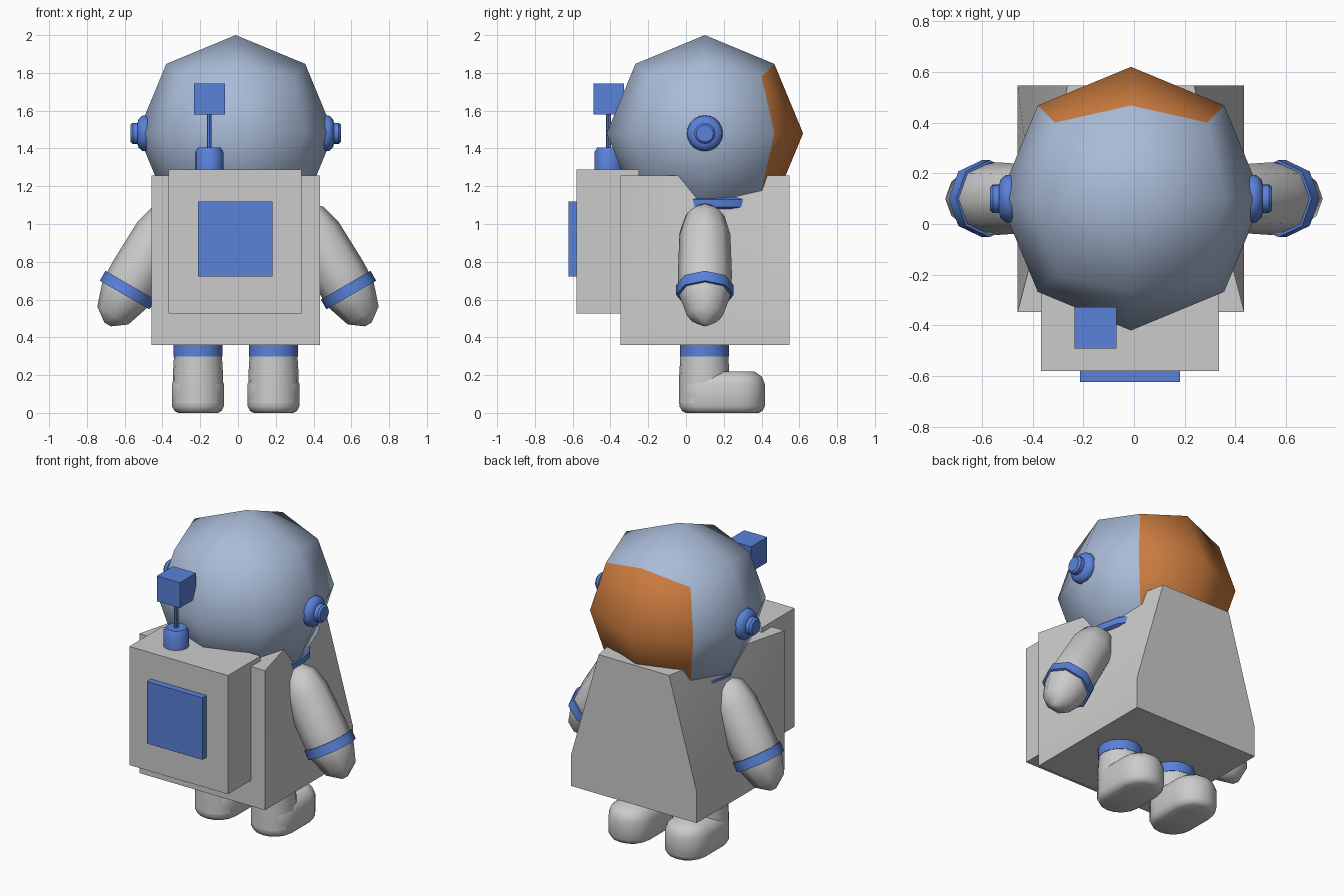
import bpy, bmesh, math
from mathutils import Vector, Matrix

if "Cube" in bpy.data.objects:
    bpy.data.objects.remove(bpy.data.objects["Cube"])

CX, CY = -0.012, 0.10   # axis of the figure

def material(name, rgb):
    m = bpy.data.materials.new(name)
    m.diffuse_color = (*rgb, 1)
    m.use_nodes = True
    m.node_tree.nodes["Principled BSDF"].inputs["Base Color"].default_value = m.diffuse_color
    return m

BLUE = material("blue_trim", (0.10, 0.22, 0.70))
ORANGE = material("orange_visor", (0.60, 0.20, 0.05))

def finish(name, bm, mat=None, angle=40, bevel=0):
    bmesh.ops.recalc_face_normals(bm, faces=bm.faces)
    me = bpy.data.meshes.new(name)
    bm.to_mesh(me)
    bm.free()
    ob = bpy.data.objects.new(name, me)
    bpy.context.collection.objects.link(ob)
    if mat:
        me.materials.append(mat)
    if bevel:
        b = ob.modifiers.new("bevel", 'BEVEL')
        b.width, b.segments = bevel, 2
    bpy.ops.object.select_all(action='DESELECT')
    ob.select_set(True)
    bpy.context.view_layer.objects.active = ob
    bpy.ops.object.shade_smooth_by_angle(angle=math.radians(angle))
    return ob

def box(name, lo, hi, mat=None):
    bm = bmesh.new()
    lo, hi = Vector(lo), Vector(hi)
    size = hi - lo
    bmesh.ops.create_cube(bm, size=1, matrix=Matrix.Translation((lo + hi) / 2) @ Matrix.Diagonal((*size, 1)))
    return finish(name, bm, mat)

def lathe(name, profile, origin, axis, sides, mat=None, angle=40):
    """Closed solid of revolution; profile is (radius, distance along axis)."""
    bm = bmesh.new()
    rot = Vector((0, 0, 1)).rotation_difference(Vector(axis)).to_matrix()
    rings = []
    for r, h in profile:
        rings.append([bm.verts.new(rot @ Vector((r * math.cos(2 * math.pi * i / sides),
                      r * math.sin(2 * math.pi * i / sides), h)) + Vector(origin)) for i in range(sides)])
    for a, b in zip(rings, rings[1:]):
        for i in range(sides):
            j = (i + 1) % sides
            bm.faces.new((a[i], a[j], b[j], b[i]))
    bm.faces.new(rings[0])
    bm.faces.new(rings[-1])
    return finish(name, bm, mat, angle)

# Helmet: once-subdivided cube pushed out to a sphere, four rear quads are the visor
bm = bmesh.new()
bmesh.ops.create_cube(bm, size=2)
bmesh.ops.subdivide_edges(bm, edges=bm.edges[:], cuts=1, use_grid_fill=True)
for f in bm.faces:
    f.material_index = int(f.calc_center_median().y > 0.9)
for v in bm.verts:
    v.co = v.co.normalized() * 0.52 + Vector((CX, CY, 1.48))
helmet = finish("helmet", bm, angle=89)
grey = bpy.data.materials.new("suit_grey")
grey.diffuse_color = (0.4, 0.5, 0.68, 1)
grey.use_nodes = True
grey.node_tree.nodes["Principled BSDF"].inputs["Base Color"].default_value = grey.diffuse_color
helmet.data.materials.append(grey)
helmet.data.materials.append(ORANGE)

# Body: square block whose upper sides taper towards the visor side
bm = bmesh.new()
rings = []
for z, mid, far in ((0.36, 0.447, 0.447), (0.56, 0.447, 0.447), (1.257, 0.37, 0.25)):
    half = [(0.447, -0.447), (mid, -0.15), (far, 0.447)]
    outline = half + [(-x, y) for x, y in reversed(half)]
    rings.append([bm.verts.new((CX + x, CY + y, z)) for x, y in outline])
for a, b in zip(rings, rings[1:]):
    for i in range(6):
        j = (i + 1) % 6
        bm.faces.new((a[i], a[j], b[j], b[i]))
bm.faces.new(rings[0])
bm.faces.new(rings[-1])
finish("body", bm, angle=60)

# Neck ring
lathe("neck_ring", [(0.35, 1.075), (0.38, 1.09), (0.38, 1.13), (0.35, 1.15)], (CX, CY, 0), (0, 0, 1), 16, BLUE)

# Backpack, its panel and the antenna
box("backpack", (-0.367, -0.58, 0.525), (0.335, -0.25, 1.288))
box("backpack_panel", (-0.213, -0.623, 0.722), (0.182, -0.57, 1.12), BLUE)
lathe("antenna_base", [(0.075, 1.27), (0.075, 1.38), (0.06, 1.405)], (-0.152, -0.41, 0), (0, 0, 1), 16, BLUE)
lathe("antenna_rod", [(0.013, 1.39), (0.013, 1.6)], (-0.152, -0.41, 0), (0, 0, 1), 8, BLUE)
box("antenna_block", (-0.234, -0.491, 1.58), (-0.07, -0.327, 1.743), BLUE)

for side, s in (("left", -1), ("right", 1)):
    # Ear piece
    lathe(side + "_ear_piece",
          [(0.085, 0.45), (0.095, 0.475), (0.093, 0.495), (0.075, 0.515), (0.056, 0.52), (0.056, 0.545), (0.045, 0.557)],
          (CX, CY, 1.48), (s, 0, 0), 20, BLUE)

    # Arm with cuff, tilted 30 degrees outwards
    wrist = (s * 0.585, CY, 0.65)
    down = (s * 0.5, 0, -0.866)
    lathe(side + "_arm", [(0.05, -0.50), (0.105, -0.45), (0.135, -0.34), (0.143, -0.1), (0.14, 0.02),
                          (0.095, 0.155), (0.02, 0.21)], wrist, down, 8, angle=60)
    lathe(side + "_cuff", [(0.147, -0.03), (0.152, -0.03), (0.152, 0.03), (0.147, 0.03)], wrist, down, 8, BLUE, 50)

    # Leg and its band
    x = CX + s * 0.2
    lathe(side + "_leg", [(0.135, 0.05), (0.133, 0.2), (0.122, 0.38)], (x, CY - 0.003, 0), (0, 0, 1), 16)
    lathe(side + "_leg_band", [(0.13, 0.298), (0.13, 0.36)], (x, CY - 0.003, 0), (0, 0, 1), 16, BLUE)

    # Boot: hull of stacked rings at heel and toe
    bm = bmesh.new()
    for z, r in ((0.004, 0.105), (0.015, 0.125), (0.04, 0.138), (0.155, 0.138), (0.195, 0.122), (0.222, 0.085)):
        for y in (CY + 0.003, 0.28):
            for i in range(16):
                a = 2 * math.pi * i / 16
                bm.verts.new((x + r * math.cos(a), y + r * math.sin(a), z))
    hull = bmesh.ops.convex_hull(bm, input=bm.verts[:])
    loose = [v for v in bm.verts if not v.link_faces]
    bmesh.ops.delete(bm, geom=loose, context='VERTS')
    for v in bm.verts:
        v.co.z = max(v.co.z - 0.004, 0)
    finish(side + "_boot", bm, angle=60)
